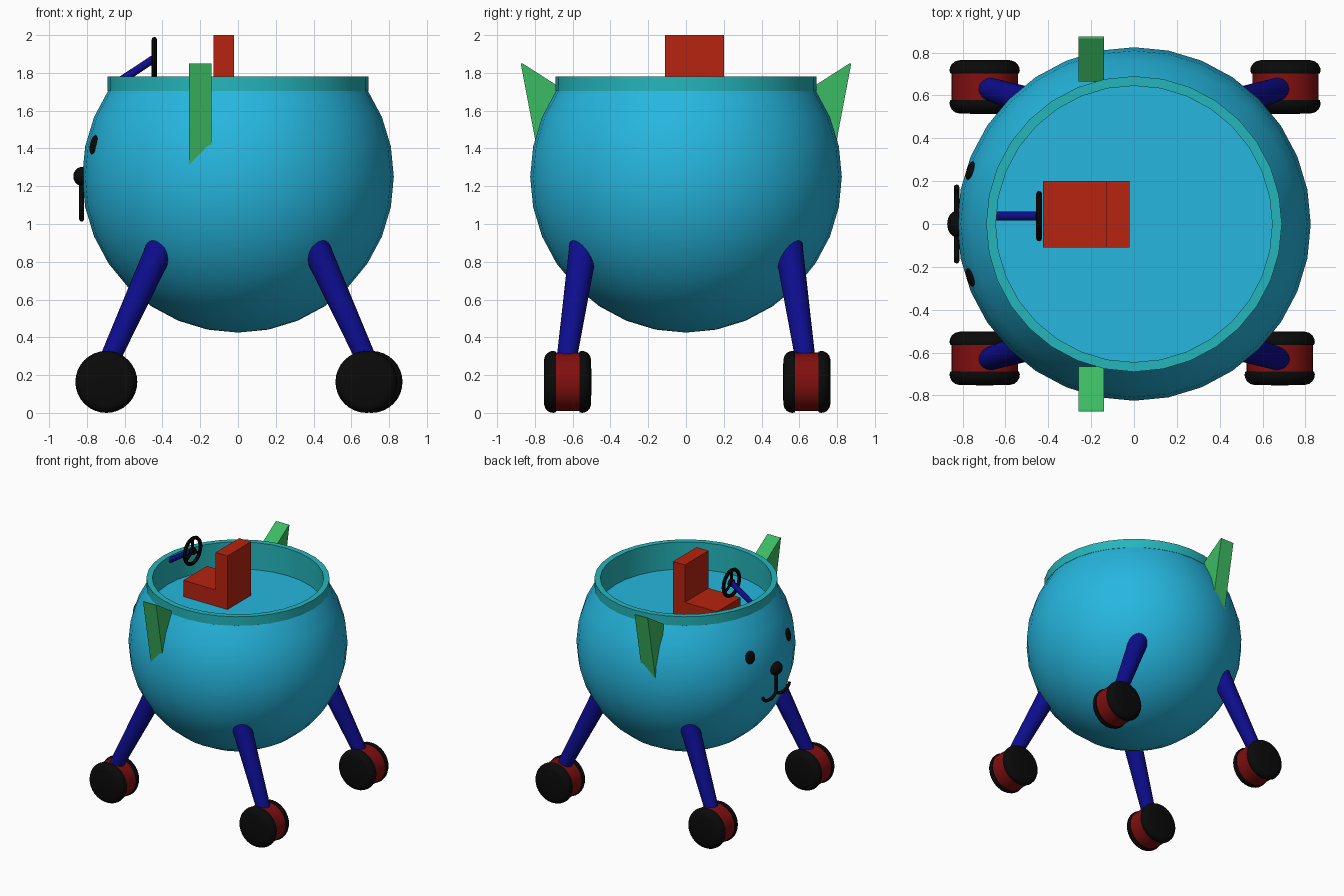
import bpy, bmesh, math
from mathutils import Vector, Matrix

if "Cube" in bpy.data.objects:
    bpy.data.objects.remove(bpy.data.objects["Cube"])


def mat(name, r, g, b):
    m = bpy.data.materials.new(name)
    m.diffuse_color = (r, g, b, 1)
    m.use_nodes = True
    m.node_tree.nodes["Principled BSDF"].inputs["Base Color"].default_value = m.diffuse_color
    return m


BLUE = mat("sky_blue", .019, .47, .735)
TEAL = mat("teal", .018, .47, .50)
GREEN = mat("leaf_green", .045, .50, .125)
RED = mat("seat_red", .47, .017, .005)
NAVY = mat("navy", .004, .004, .27)
DARK_RED = mat("dark_red", .22, .005, .005)
BLACK = mat("black", .003, .003, .003)


def finish(name, bm, material, smooth=True, angle=35):
    bmesh.ops.recalc_face_normals(bm, faces=bm.faces)
    me = bpy.data.meshes.new(name)
    bm.to_mesh(me)
    bm.free()
    ob = bpy.data.objects.new(name, me)
    bpy.context.collection.objects.link(ob)
    me.materials.append(material)
    if smooth:
        bpy.ops.object.select_all(action='DESELECT')
        ob.select_set(True)
        bpy.context.view_layer.objects.active = ob
        bpy.ops.object.shade_smooth_by_angle(angle=math.radians(angle))
    return ob


def lathe(name, profile, material, matrix=Matrix(), steps=32, closed=False):
    """Spin (radius, height) points around z."""
    bm = bmesh.new()
    vs = [bm.verts.new((r, 0, z)) for r, z in profile]
    pairs = list(zip(vs, vs[1:])) + ([(vs[-1], vs[0])] if closed else [])
    es = [bm.edges.new(p) for p in pairs]
    bmesh.ops.spin(bm, geom=vs + es, cent=(0, 0, 0), axis=(0, 0, 1),
                   angle=2 * math.pi, steps=steps, use_merge=True)
    bmesh.ops.remove_doubles(bm, verts=bm.verts, dist=1e-5)
    bm.transform(matrix)
    return finish(name, bm, material)


def cone(name, a, b, r1, r2, material, seg=24):
    a, b = Vector(a), Vector(b)
    bm = bmesh.new()
    m = Matrix.Translation((a + b) / 2) @ (b - a).to_track_quat('Z', 'Y').to_matrix().to_4x4()
    bmesh.ops.create_cone(bm, cap_ends=True, segments=seg, radius1=r1, radius2=r2,
                          depth=(b - a).length, matrix=m)
    return finish(name, bm, material)


def prism(name, pts, material, axis, lo, hi):
    """Extrude a 2D outline along x (points y,z) or y (points x,z)."""
    bm = bmesh.new()
    place = (lambda p, t: (t, p[0], p[1])) if axis == 'x' else (lambda p, t: (p[0], t, p[1]))
    f = bm.faces.new([bm.verts.new(place(p, lo)) for p in pts])
    ext = bmesh.ops.extrude_face_region(bm, geom=[f])['geom']
    shift = (hi - lo, 0, 0) if axis == 'x' else (0, hi - lo, 0)
    bmesh.ops.translate(bm, vec=shift, verts=[v for v in ext if isinstance(v, bmesh.types.BMVert)])
    return finish(name, bm, material, smooth=False)


def ellipsoid(name, loc, size, material, direction=(-1, 0, 0)):
    """Local z points along direction."""
    bm = bmesh.new()
    rot = Vector(direction).to_track_quat('Z', 'Y').to_matrix().to_4x4()
    m = Matrix.Translation(loc) @ rot @ Matrix.Diagonal((*size, 1))
    bmesh.ops.create_uvsphere(bm, u_segments=20, v_segments=12, radius=1, matrix=m)
    return finish(name, bm, material, angle=60)


def tube(name, pts, radius, material):
    cu = bpy.data.curves.new(name, 'CURVE')
    cu.dimensions = '3D'
    cu.bevel_depth, cu.bevel_resolution, cu.use_fill_caps = radius, 2, True
    sp = cu.splines.new('POLY')
    sp.points.add(len(pts) - 1)
    for p, c in zip(sp.points, pts):
        p.co = (*c, 1)
    ob = bpy.data.objects.new(name, cu)
    bpy.context.collection.objects.link(ob)
    cu.materials.append(material)


# Round body: sphere cut off at the cockpit opening
R, CZ, FLOOR = .825, 1.25, 1.555
bm = bmesh.new()
bmesh.ops.create_uvsphere(bm, u_segments=32, v_segments=16, radius=R,
                          matrix=Matrix.Translation((0, 0, CZ)))
bmesh.ops.delete(bm, geom=[v for v in bm.verts if v.co.z > 1.72], context='VERTS')
finish("body", bm, BLUE, angle=60)

# Cockpit rim with inner wall, and floor
lathe("cockpit_rim", [(.645, FLOOR), (.645, 1.78), (.69, 1.78), (.69, 1.705), (.66, 1.69)], TEAL)
lathe("cockpit_floor", [(0, FLOOR), (.646, FLOOR)], BLUE)

# Seat
prism("seat", [(-.425, FLOOR), (-.02, FLOOR), (-.02, 2), (-.13, 2), (-.13, 1.69), (-.425, 1.69)],
      RED, 'y', -.11, .20)

# Steering wheel and column
SX, SY, SZ = -.443, .037, 1.873
turn = Matrix.Translation((SX, SY, SZ)) @ Matrix.Rotation(math.pi / 2, 4, 'Y')
ring = [(.103 + .015 * math.cos(k * math.pi / 4), .014 * math.sin(k * math.pi / 4)) for k in range(8)]
lathe("steering_wheel", ring, BLACK, turn, closed=True)
cone("steering_hub", (SX - .014, SY, SZ), (SX + .014, SY, SZ), .03, .03, BLACK)
for k in range(3):
    a = math.radians(90 + 120 * k)
    cone("steering_spoke", (SX, SY, SZ),
         (SX, SY + .1 * math.cos(a), SZ + .1 * math.sin(a)), .011, .011, BLACK, 8)
cone("steering_column", (-.65, SY, 1.74), (SX - .005, SY, SZ), .021, .021, NAVY, 16)

# Ears
for s in (-1, 1):
    prism("ear", [(s * y, z) for y, z in
                  ((.875, 1.85), (.865, 1.85), (.665, 1.722), (.70, 1.30), (.765, 1.27))],
          GREEN, 'x', -.26, -.14)

# Legs and wheels
for sx in (-1, 1):
    for sy in (-1, 1):
        cone("leg", (sx * .695, sy * .637, .25), (sx * .40, sy * .54, .90), .052, .076, NAVY)
        wx = -.697 if sx < 0 else (.68 if sy < 0 else .707)
        wy = -.627 if sy < 0 else .64
        axle = Matrix.Translation((wx, wy, .164)) @ Matrix.Rotation(math.pi / 2, 4, 'X')
        lathe("wheel_hub", [(0, -.07), (.155, -.07), (.155, .07), (0, .07)], DARK_RED, axle)
        for t in (-1, 1):
            lathe("tyre", [(r, t * h) for r, h in
                           ((0, .062), (.160, .062), (.164, .075), (.162, .09), (.153, .107),
                            (.138, .119), (.115, .125), (0, .126))], BLACK, axle)

# Face on the -x side: eyes, nose, mouth
for s in (-1, 1):
    n = Vector((-.765, s * .25, .17)).normalized()
    ellipsoid("eye", Vector((0, 0, CZ)) + n * .822, (.045, .052, .014), BLACK, n)
ellipsoid("nose", (-.826, 0, 1.252), (.062, .05, .046), BLACK)
MX = -.828
tube("mouth_line", [(MX, 0, 1.24), (MX, 0, 1.06)], .013, BLACK)
for s in (-1, 1):
    arc = [(MX, s * (.086 - .086 * math.cos(a)), 1.075 - .05 * math.sin(a))
           for a in [math.pi * k / 12 for k in range(13)]]
    tube("mouth_curve", arc, .013, BLACK)
